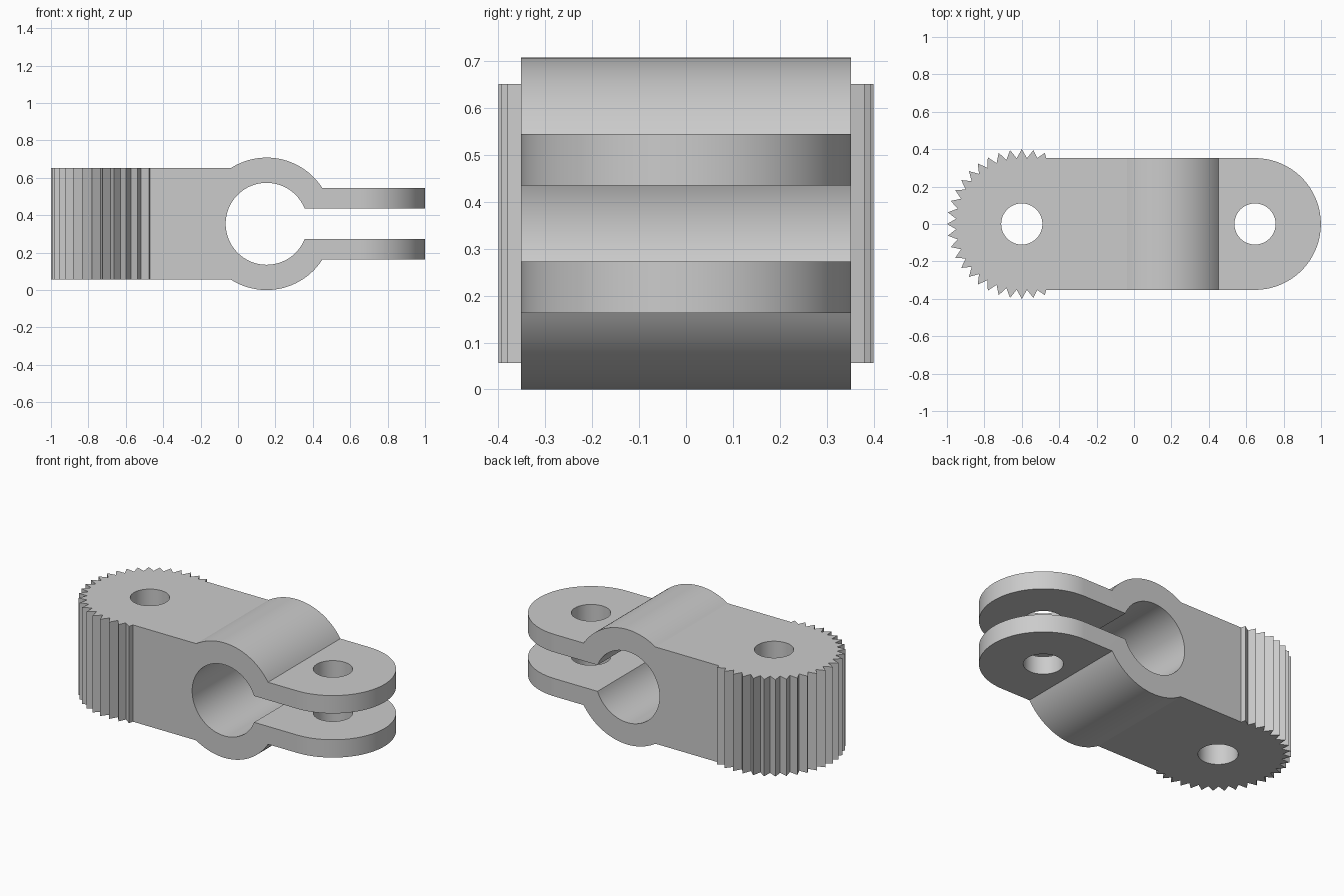
import bpy, bmesh
from math import sin, cos, asin, acos, pi, radians
from mathutils import Vector

cube = bpy.data.objects.get("Cube")
if cube:
    bpy.data.objects.remove(cube, do_unlink=True)

HALF_W = 0.352                    # half width of the body
TOOTH_X, TIP_R = -0.6, 0.4        # toothed end
LUG_X, HOLE_R = 0.647, 0.11       # rounded clamp lugs and bolt holes
RING_X, RING_Z = 0.153, 0.354     # pipe ring centre
OUTER, INNER = 0.354, 0.219
BLOCK_H, LUG_H, SLOT_H = 0.298, 0.191, 0.081


def arc(cx, cy, r, start, end, n):
    steps = [start + (end - start) * i / n for i in range(n + 1)]
    return [(cx + r * cos(a), cy + r * sin(a)) for a in steps]


def mirrored(half):
    """Close a half outline by reflecting it in its own axis."""
    return half + [(u, -v) for u, v in reversed(half) if abs(v) > 1e-5]


def prism(name, outline, to_3d, sweep):
    bm = bmesh.new()
    face = bm.faces.new([bm.verts.new(to_3d(u, v)) for u, v in outline])
    out = bmesh.ops.extrude_face_region(bm, geom=[face])
    moved = [e for e in out["geom"] if isinstance(e, bmesh.types.BMVert)]
    bmesh.ops.translate(bm, verts=moved, vec=sweep)
    bmesh.ops.recalc_face_normals(bm, faces=bm.faces)
    mesh = bpy.data.meshes.new(name)
    bm.to_mesh(mesh)
    bm.free()
    obj = bpy.data.objects.new(name, mesh)
    bpy.context.collection.objects.link(obj)
    return obj


def vertical_prism(name, outline):
    return prism(name, outline, lambda u, v: (u, v, -0.1), Vector((0, 0, 1)))


def boolean(target, cutter, operation):
    cutter.hide_render = True
    mod = target.modifiers.new(operation, "BOOLEAN")
    mod.operation, mod.object, mod.solver = operation, cutter, "EXACT"
    bpy.context.view_layer.objects.active = target
    bpy.ops.object.modifier_apply(modifier=mod.name)
    bpy.data.objects.remove(cutter, do_unlink=True)


# Plan outline: round lug end, straight side, toothed end
plan = arc(LUG_X, 0, HALF_W, 0, pi / 2, 32) + [(-0.47, HALF_W)]
for i in range(25):
    a = radians(72 + 4.5 * i)
    r = HALF_W if i % 2 else TIP_R
    x, y = TOOTH_X + r * cos(a), r * sin(a)
    if x > TOOTH_X:
        y = max(y, HALF_W)
    plan.append((x, y))
clamp = vertical_prism("clamp_body", mirrored(plan))

# Side profile: block, split ring and two lugs
side = arc(RING_X, 0, INNER, pi, asin(SLOT_H / INNER), 48)
side += [(1.1, SLOT_H), (1.1, LUG_H)]
side += arc(RING_X, 0, OUTER, asin(LUG_H / OUTER), pi - asin(BLOCK_H / OUTER), 40)
side += [(-1.1, BLOCK_H)]
profile = prism("side_profile", mirrored(side),
                lambda u, v: (u, -0.5, RING_Z + v), Vector((0, 1, 0)))
boolean(clamp, profile, "INTERSECT")

# Bolt holes
for x in (TOOTH_X, LUG_X):
    circle = arc(x, 0, HOLE_R, 0, 2 * pi, 64)[:-1]
    boolean(clamp, vertical_prism("hole_cutter", circle), "DIFFERENCE")

# Single grey finish
grey = bpy.data.materials.new("plain_grey")
grey.use_nodes = True
colour = (0.6, 0.6, 0.6, 1)
grey.diffuse_color = colour
grey.node_tree.nodes["Principled BSDF"].inputs["Base Color"].default_value = colour
clamp.data.materials.clear()
clamp.data.materials.append(grey)

# Smooth the curved walls, keep the edges crisp
bpy.ops.object.select_all(action="DESELECT")
clamp.select_set(True)
bpy.context.view_layer.objects.active = clamp
bpy.ops.object.shade_smooth_by_angle(angle=radians(25))
